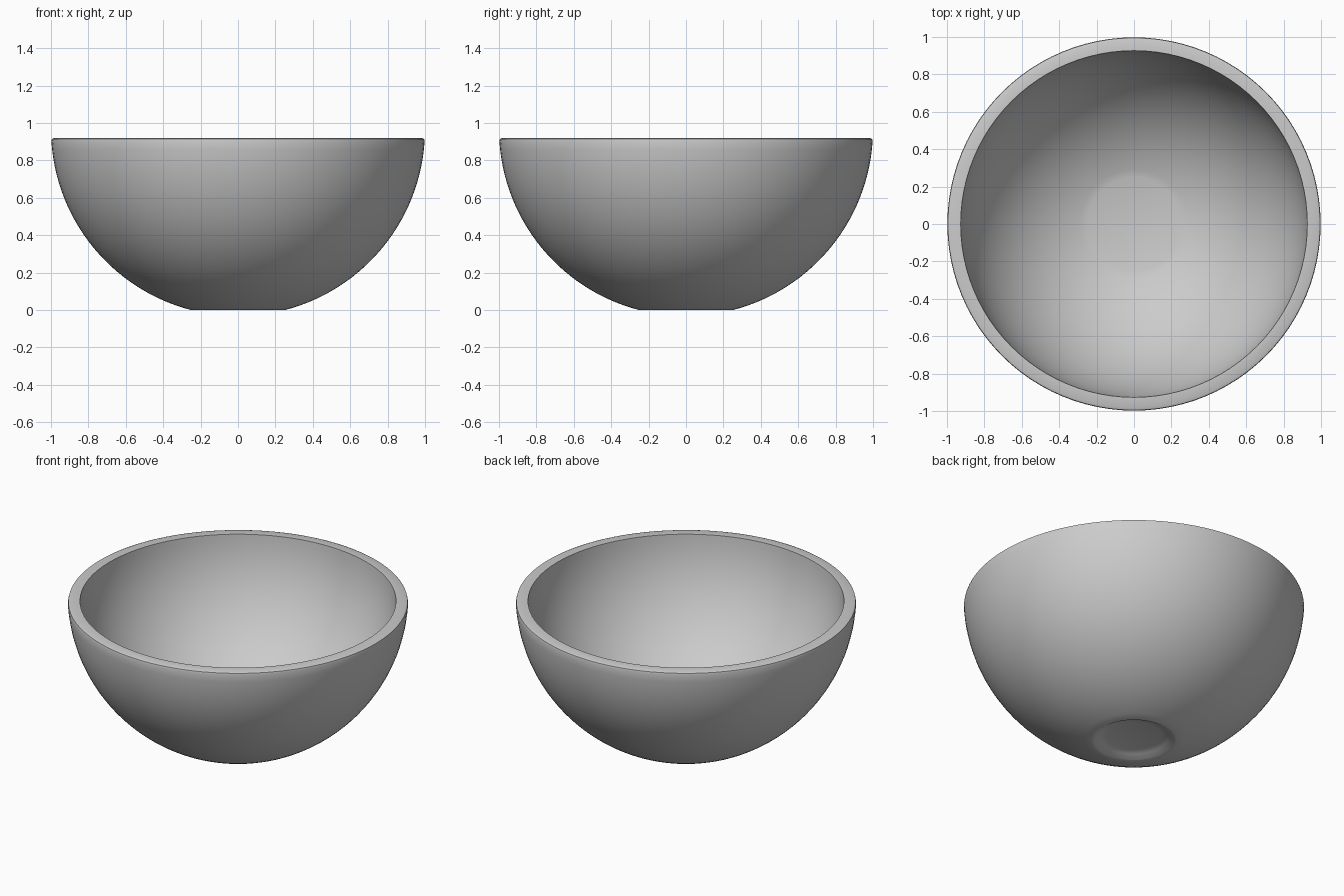
import bpy
import bmesh
import math

if "Cube" in bpy.data.objects:
    bpy.data.objects.remove(bpy.data.objects["Cube"])

SEGMENTS = 96
CENTRE_Z = 0.968   # centre of both spherical walls
RIM_Z = 0.92
FOOT_R = 0.25


def arc(radius, r_start, z_end, steps):
    """Points (r, z) along a sphere wall from radius r_start up to z_end."""
    a0 = math.asin(r_start / radius)
    a1 = math.acos((CENTRE_Z - z_end) / radius)
    return [(radius * math.sin(a0 + (a1 - a0) * i / steps),
             CENTRE_Z - radius * math.cos(a0 + (a1 - a0) * i / steps))
            for i in range(steps + 1)]


# Profile: recessed underside, outer wall, softened rim, inner wall, flat floor
profile = [(0, 0.03), (0.16, 0.03), (0.20, 0.02), (0.235, 0.0)]
profile += arc(1.0, FOOT_R, RIM_Z - 0.018, 28)
profile += [(0.995, RIM_Z - 0.005), (0.982, RIM_Z)]
profile += list(reversed(arc(0.928, FOOT_R, RIM_Z, 28)))
profile += [(0, profile[-1][1])]

# Lathe the profile about z
bm = bmesh.new()
verts = [bm.verts.new((r, 0, z)) for r, z in profile]
edges = [bm.edges.new(pair) for pair in zip(verts, verts[1:])]
bmesh.ops.spin(bm, geom=verts + edges, cent=(0, 0, 0), axis=(0, 0, 1),
               angle=math.tau, steps=SEGMENTS)
bmesh.ops.remove_doubles(bm, verts=bm.verts, dist=1e-4)
bmesh.ops.recalc_face_normals(bm, faces=bm.faces)

mesh = bpy.data.meshes.new("bowl")
bm.to_mesh(mesh)
bm.free()
bowl = bpy.data.objects.new("bowl", mesh)
bpy.context.collection.objects.link(bowl)

# Smooth walls, crisp inner rim edge
bpy.context.view_layer.objects.active = bowl
bowl.select_set(True)
bpy.ops.object.shade_smooth_by_angle(angle=math.radians(40))
